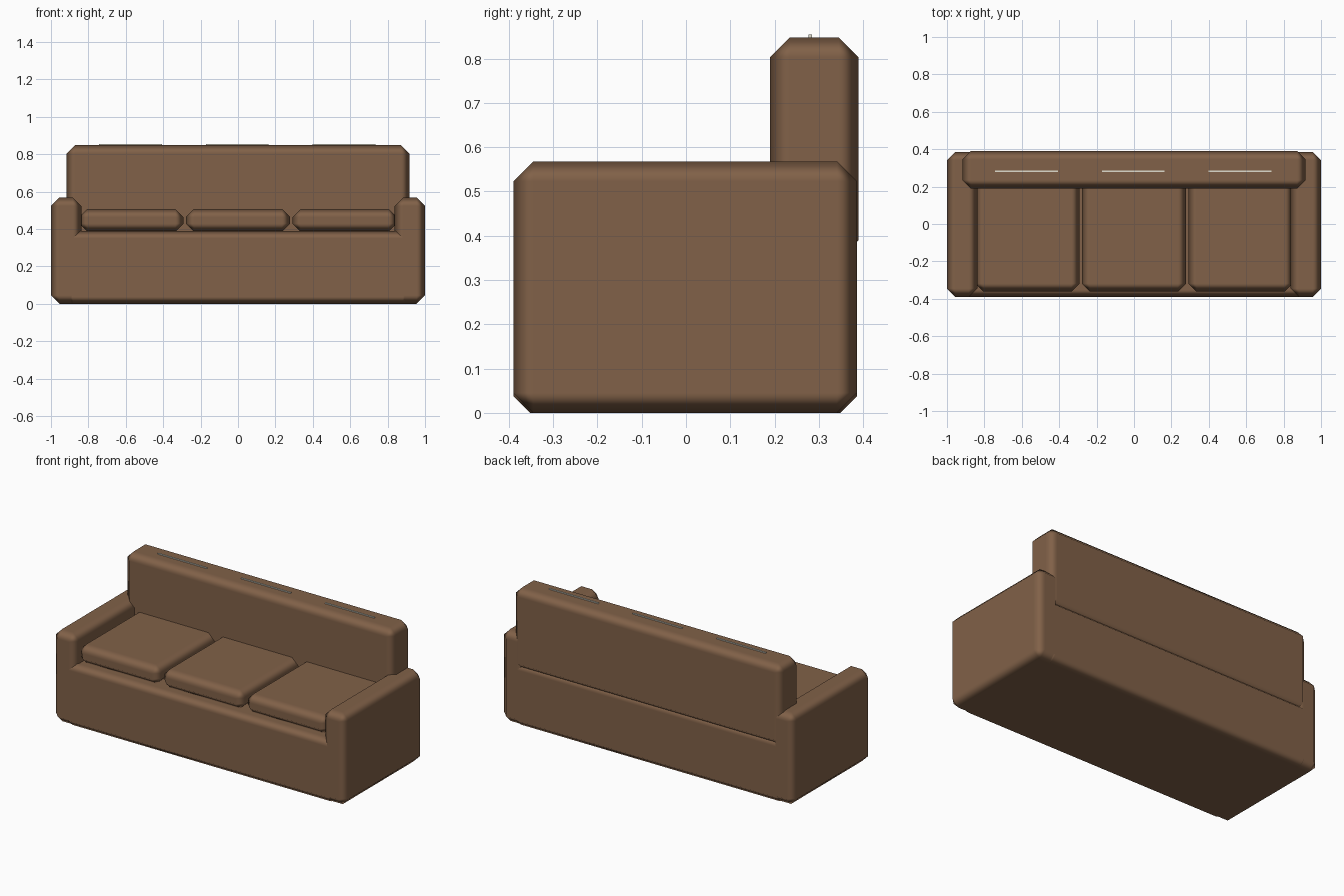
import bpy

if "Cube" in bpy.data.objects:
    bpy.data.objects.remove(bpy.data.objects["Cube"])


def material(name, rgb):
    m = bpy.data.materials.new(name)
    m.diffuse_color = (*rgb, 1.0)
    m.use_nodes = True
    m.node_tree.nodes["Principled BSDF"].inputs["Base Color"].default_value = m.diffuse_color
    return m


BROWN = material("brown_leather", (0.22, 0.12, 0.065))
CREAM = material("cream_piping", (0.75, 0.73, 0.62))


def box(name, x, y, z, mat, bevel=0.0):
    """Box from (min, max) ranges, with one soft-shaded chamfer."""
    centre = [(r[0] + r[1]) / 2 for r in (x, y, z)]
    size = [r[1] - r[0] for r in (x, y, z)]
    bpy.ops.mesh.primitive_cube_add(size=1, location=centre)
    ob = bpy.context.object
    ob.name = name
    ob.scale = size
    bpy.ops.object.transform_apply(location=False, rotation=False, scale=True)
    ob.data.materials.append(mat)
    if bevel:
        bpy.ops.object.shade_smooth()
        mod = ob.modifiers.new("soft_edge", 'BEVEL')
        mod.width = bevel
        mod.segments = 1
        mod.harden_normals = True
    return ob


# Base between the arms
box("base", (-0.92, 0.92), (-0.39, 0.386), (0, 0.388), BROWN, 0.038)

# Backrest
box("backrest", (-0.917, 0.917), (0.19, 0.39), (0.345, 0.848), BROWN, 0.045)

# Arms
for side, sx in (("left", -1), ("right", 1)):
    xs = sorted((sx * 0.838, sx * 1.0))
    box(side + "_arm", xs, (-0.39, 0.386), (0, 0.568), BROWN, 0.045)

# Seat cushions, and the thin light strips along the top of the backrest
for i, c in enumerate((-0.57, 0.0, 0.57)):
    box(f"seat_cushion_{i + 1}", (c - 0.279, c + 0.279), (-0.362, 0.24),
        (0.385, 0.507), BROWN, 0.044)
    c -= 0.004
    box(f"top_strip_{i + 1}", (c - 0.168, c + 0.168), (0.277, 0.285),
        (0.845, 0.854), CREAM)
